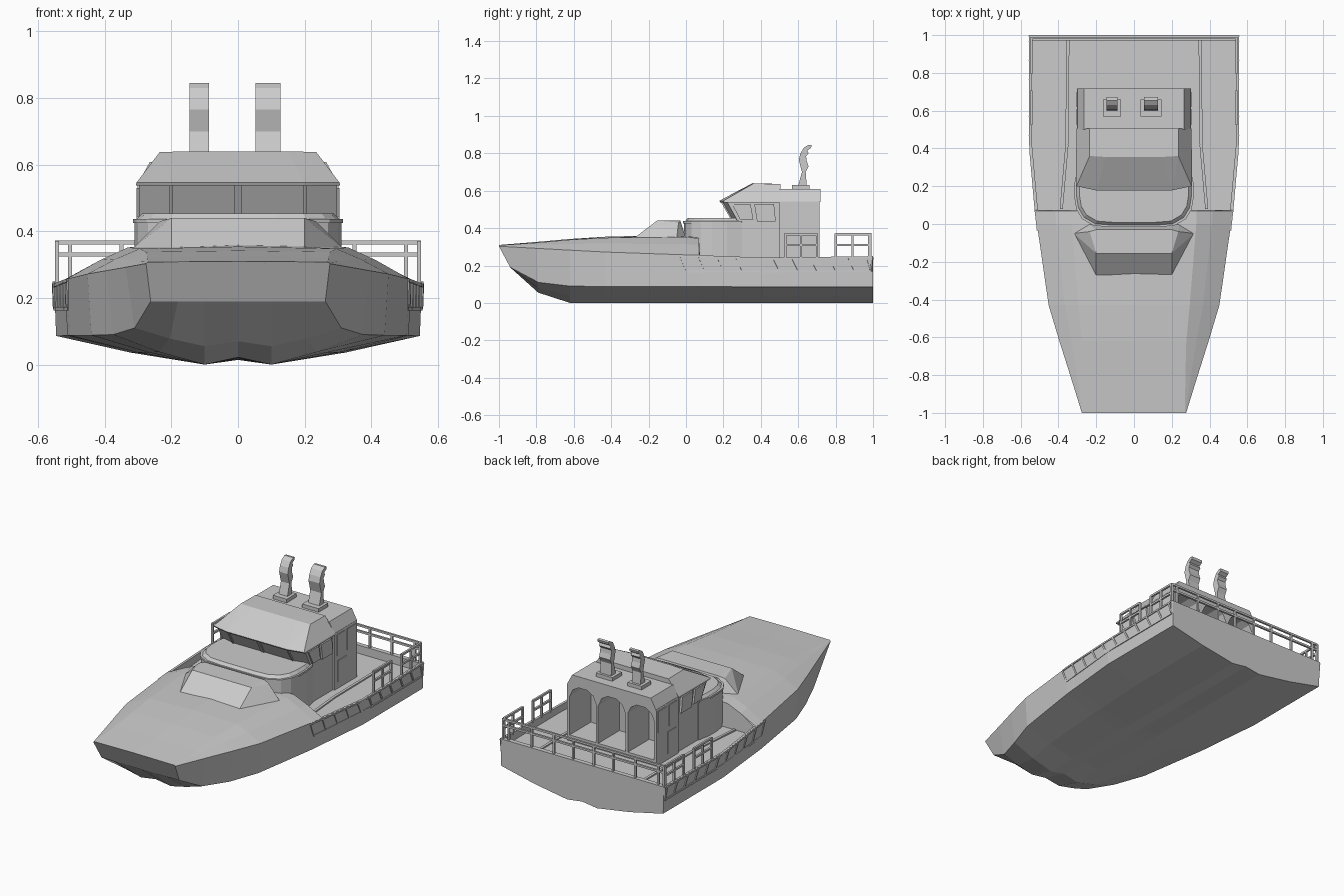
import bpy, bmesh
from mathutils import Vector

if "Cube" in bpy.data.objects:
    bpy.data.objects.remove(bpy.data.objects["Cube"])


def finish(name, bm):
    bmesh.ops.recalc_face_normals(bm, faces=bm.faces[:])
    me = bpy.data.meshes.new(name)
    bm.to_mesh(me)
    bm.free()
    ob = bpy.data.objects.new(name, me)
    bpy.context.collection.objects.link(ob)
    return ob


def mirrored_hull(name, pts):
    """Convex solid from half points mirrored in x."""
    bm = bmesh.new()
    for x, y, z in pts:
        for s in (-1, 1):
            bm.verts.new((s * x, y, z))
    res = bmesh.ops.convex_hull(bm, input=bm.verts[:])
    loose = [v for v in bm.verts if not v.link_faces]
    bmesh.ops.delete(bm, geom=loose, context='VERTS')
    bmesh.ops.dissolve_limit(bm, angle_limit=0.01, verts=bm.verts[:], edges=bm.edges[:])
    return finish(name, bm)


def box(name, x0, x1, y0, y1, z0, z1):
    bm = bmesh.new()
    bmesh.ops.create_cube(bm, size=1)
    for v in bm.verts:
        v.co = ((x0 + x1) / 2 + v.co.x * (x1 - x0),
                (y0 + y1) / 2 + v.co.y * (y1 - y0),
                (z0 + z1) / 2 + v.co.z * (z1 - z0))
    return finish(name, bm)


def prism(name, profile, axis, a, b):
    """Extrude a profile: axis 'x' takes (y, z), axis 'y' takes (x, z)."""
    bm = bmesh.new()
    mk = (lambda p, t: (t, p[0], p[1])) if axis == 'x' else (lambda p, t: (p[0], t, p[1]))
    lo = [bm.verts.new(mk(p, a)) for p in profile]
    hi = [bm.verts.new(mk(p, b)) for p in profile]
    n = len(profile)
    bm.faces.new(lo)
    bm.faces.new(hi[::-1])
    for i in range(n):
        bm.faces.new((lo[i], lo[(i + 1) % n], hi[(i + 1) % n], hi[i]))
    return finish(name, bm)


def bars(name, segs, r):
    """Square bars between pairs of points."""
    bm = bmesh.new()
    for a, b in segs:
        a, b = Vector(a), Vector(b)
        d = b - a
        g = bmesh.ops.create_cube(bm, size=1)['verts']
        q = d.to_track_quat('Z', 'Y')
        for v in g:
            v.co = (a + b) / 2 + q @ Vector((v.co.x * 2 * r, v.co.y * 2 * r, v.co.z * d.length))
    return finish(name, bm)


# Hull: y_top, y_bottom, groove z, keel z, chine x, chine z, sheer x, sheer z, deck x, deck z, centre z
DECK = .20
stations = [
    (-1.0, -.94, .190, .190, .262, .190, .276, .303, .270, .308, .310),
    (-.80, -.79, .070, .055, .310, .110, .338, .292, .272, .322, .326),
    (-.62, -.62, .022, .000, .375, .090, .395, .282, .277, .338, .342),
    (-.43, -.43, .020, .000, .440, .088, .452, .272, .295, .348, .354),
    (.00, .00, .018, .000, .505, .087, .514, .257, .330, .352, .365),
    (.07, .07, .018, .000, .512, .087, .521, .255, .330, .345, .365),
    (.075, .075, .018, .000, .512, .087, .521, .255, 0, DECK, DECK),
    (.42, .42, .016, .000, .546, .086, .552, .242, 0, DECK, DECK),
    (1.0, 1.0, .014, .000, .546, .086, .552, .250, 0, DECK, DECK)]
bm = bmesh.new()
rings = []
for yt, yb, zg, zk, xc, zc, xs, zs, xd, zd, zm in stations:
    half = [(.1, yb, zk), ((.1 + xc) / 2, yb, zk + (zc - zk) * .42), (xc, yb, zc), (xs, yt, zs)]
    if zd < zs:
        half += [(xs - .012, yt, zs), (xs - .012, yt, zd)]
    else:
        half += [(xs + (xd - xs) * .55, yt, zs + (zd - zs) * .6), (xd, yt, zd)]
    ring = [(0, yb, zg)] + half + [(0, yt, zm)] + [(-x, y, z) for x, y, z in half[::-1]]
    rings.append([bm.verts.new(p) for p in ring])
for r0, r1 in zip(rings, rings[1:]):
    n = len(r0)
    for i in range(n):
        bm.faces.new((r0[i], r0[(i + 1) % n], r1[(i + 1) % n], r1[i]))
bm.faces.new(rings[0])
bm.faces.new(rings[-1])
finish("hull", bm)
box("transom_cap", -.545, .545, .972, 1.0, DECK - .01, .25)


def sheer(y):
    for s, t in zip(stations[3:], stations[4:]):
        if y <= t[0]:
            k = (y - s[0]) / (t[0] - s[0])
            return s[6] + k * (t[6] - s[6]), s[7] + k * (t[7] - s[7])
    return stations[-1][6:8]


# Side fender frames, deck edge strips and railings on both sides
ys = [-.03 + .1 * i for i in range(11)]
for side, s in (("left", -1), ("right", 1)):
    top = [(s * sheer(y)[0], y, sheer(y)[1] - .006) for y in ys + [.995]]
    low = [(s * (sheer(y)[0] - .003), min(y + .035, .99), .168) for y in ys + [.995]]
    bars(side + "_fender_frame", list(zip(top, top[1:])) + list(zip(low, low[1:]))
         + list(zip(top, low)), .005)
    bars(side + "_deck_strip", [((s * .35, .98, DECK), (s * .355, .42, DECK)),
                                ((s * .355, .42, DECK), (s * .385, .08, DECK))], .008)
    segs = []
    for group in ((.80, .89, .98), (.53, .615, .70)):
        x = s * .543
        segs += [((x, y, .235), (x, y, .37)) for y in group]
        segs += [((x, group[0], z), (x, group[-1], z)) for z in (.31, .367)]
    bars(side + "_rail", segs, .006)
posts = [-.543, -.505, -.35, -.2, -.07, .07, .2, .35, .505, .543]
bars("stern_rail", [((x, .985, .24), (x, .985, .37)) for x in posts]
     + [((-.543, .985, z), (.543, .985, z)) for z in (.33, .367)], .006)
bars("bow_eyes", [((x, -.985, .29), (x, -.995, .305)) for x in (-.08, .08)], .004)

# Foredeck trunk
mirrored_hull("foredeck_trunk", [(.2, -.28, .345), (.32, -.05, .345), (.24, .0, .345),
                                 (.2, -.155, .44), (.235, -.04, .43), (.2, -.03, .44)])

# Rounded forward cabin with chamfered top
outline = [(.12, -.012), (.21, -.005), (.27, .03), (.30, .08), (.31, .14), (.31, .22), (.295, .30)]
mirrored_hull("forward_cabin", [(x, y, z) for x, y in outline for z in (DECK, .43)]
              + [(x * .93, .02 + y * .93, .453) for x, y in outline])
mirrored_hull("forward_cabin_ledge", [(x * 1.015, y - .004, z) for x, y in outline for z in (.425, .437)])

# Wheelhouse: base, raked window band, sloped roof
mirrored_hull("wheelhouse_base", [(x, y, z) for x, y in ((.2, .255), (.29, .28), (.29, .51))
                                  for z in (DECK, .445)])
mirrored_hull("wheelhouse_windows", [(.2, .25, .44), (.295, .275, .44), (.29, .51, .44),
                                     (.2, .195, .54), (.298, .22, .54), (.29, .51, .54)])
mirrored_hull("wheelhouse_roof", [(.2, .182, .538), (.307, .205, .538), (.305, .505, .538),
                                  (.2, .178, .546), (.305, .2, .546), (.303, .505, .546),
                                  (.235, .36, .638), (.235, .505, .636), (.15, .355, .64)])
bars("windscreen_frames", [((x, .247, .445), (x, .192, .54)) for x in (-.2, -.005, .005, .2)]
     + [((-.2, .247, .446), (.2, .247, .446))], .005)

# Open aft cabin with three arched bays
mirrored_hull("aft_cabin_roof", [(x, y, z) for y in (.5, .718)
                                 for x, z in ((.302, .54), (.265, .608))])
for x in (-.293, -.1, .1, .293):
    box("aft_cabin_wall", x - .008, x + .008, .5, .715, DECK, .545)
for c in (-.196, 0, .196):
    w = .094
    prism("bay_arch", [(c - w, .545), (c - w, .46), (c - w * .72, .515), (c - w * .3, .538),
                       (c + w * .3, .538), (c + w * .72, .515), (c + w, .46), (c + w, .545)],
          'y', .505, .714)
box("aft_cabin_floor", -.29, .29, .5, .714, DECK - .01, .235)

# Side windows and doors as thin raised panes
panes = [[(.245, .53), (.345, .53), (.36, .445), (.29, .445)],
         [(.365, .53), (.47, .53), (.48, .435), (.38, .435)],
         [(.525, .53), (.595, .53), (.595, .40), (.525, .40)],
         [(.62, .53), (.70, .53), (.70, .40), (.62, .40)],
         [(.53, .37), (.61, .37), (.61, .24), (.53, .24)]]
for s in (-1, 1):
    for p in panes:
        prism("side_pane", p, 'x', s * .285, s * .305)

# Twin exhaust stacks
stack = [(.598, .62), (.62, .70), (.603, .765), (.612, .80), (.63, .83), (.655, .845),
         (.672, .843), (.668, .828), (.648, .815), (.655, .80), (.642, .785), (.645, .76),
         (.655, .73), (.64, .70), (.646, .62)]
for x0, x1 in ((-.145, -.087), (.053, .128)):
    prism("exhaust_stack", stack, 'x', x0, x1)
    box("exhaust_base", x0 - .018, x1 + .018, .568, .66, .60, .63)
